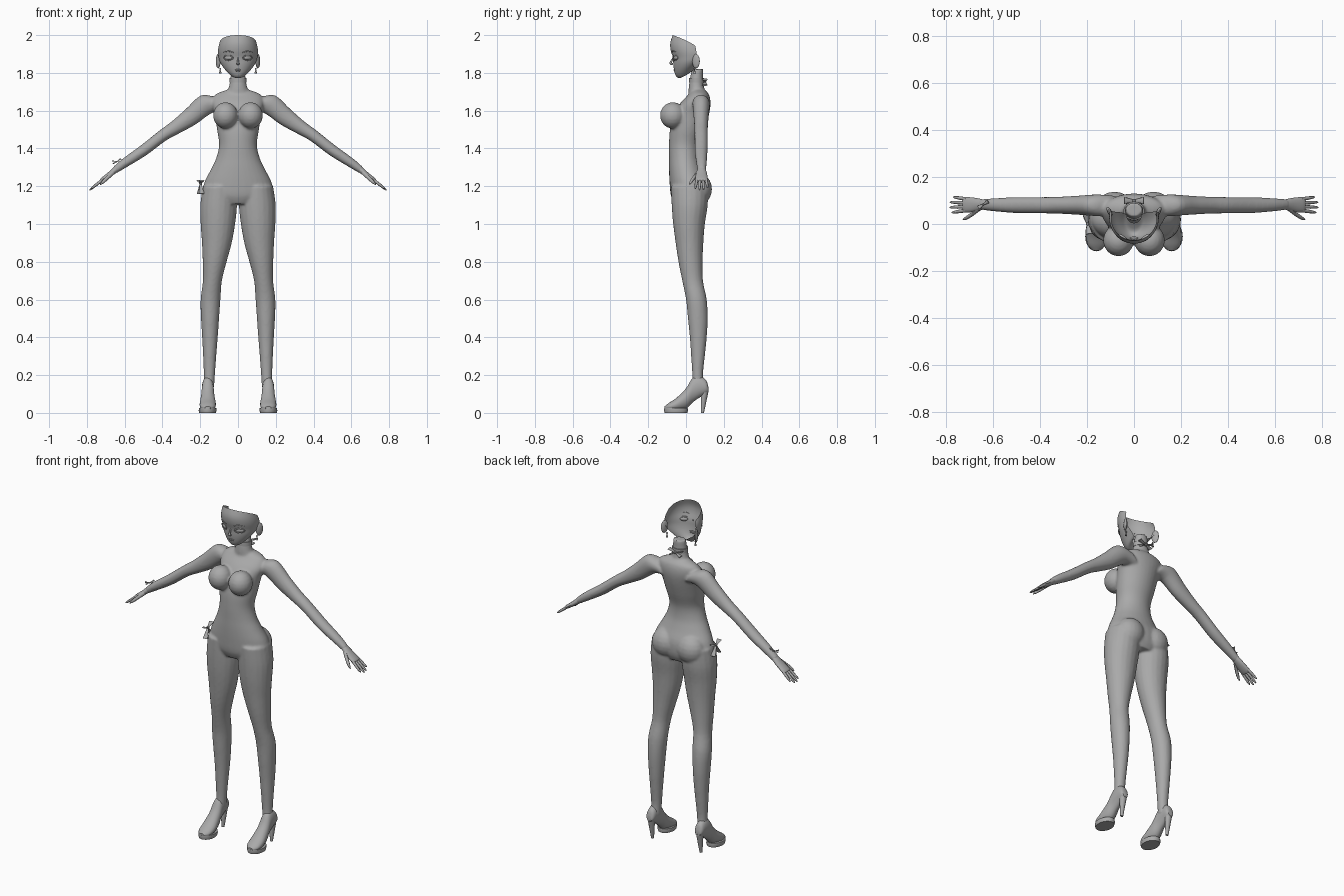
import bpy, bmesh
from math import sin, cos, pi, radians
from mathutils import Vector, Matrix

cube = bpy.data.objects.get("Cube")
if cube:
    bpy.data.objects.remove(cube)

grey = bpy.data.materials.new("plain grey")
grey.use_nodes = True
grey.diffuse_color = (0.4, 0.4, 0.4, 1)
grey.node_tree.nodes["Principled BSDF"].inputs["Base Color"].default_value = (0.4, 0.4, 0.4, 1)

X, Y, Z = Vector((1, 0, 0)), Vector((0, 1, 0)), Vector((0, 0, 1))


def spline(rows, sub=4):
    """Smoothly interpolate rows of numbers."""
    out = []
    for i in range(len(rows) - 1):
        a, b, c, d = (rows[max(0, min(len(rows) - 1, i + k))] for k in (-1, 0, 1, 2))
        for k in range(sub):
            t = k / sub
            out.append([q + 0.5 * t * (r - p + t * (2 * p - 5 * q + 4 * r - s + t * (3 * (q - r) + s - p)))
                        for p, q, r, s in zip(a, b, c, d)])
    return out + [list(rows[-1])]


def loft(bm, rows, u, v, side=1, n=20, sub=4):
    """Closed tube through rows of x, y, z, radius along u, radius along v."""
    rings = []
    for x, y, z, ru, rv in spline(rows, sub):
        ring = []
        for k in range(n):
            a = 2 * pi * k / n
            p = Vector((x, y, z)) + u * ru * cos(a) + v * rv * sin(a)
            p.x *= side
            ring.append(bm.verts.new(p))
        rings.append(ring)
    for r, s in zip(rings, rings[1:]):
        for k in range(n):
            bm.faces.new((r[k], r[(k + 1) % n], s[(k + 1) % n], s[k]))
    bm.faces.new(rings[0])
    bm.faces.new(rings[-1])


def ball(bm, centre, size, turn=0, seg=20):
    m = Matrix.Translation(centre) @ Matrix.Rotation(turn, 4, 'Z') @ Matrix.Diagonal((*size, 1))
    bmesh.ops.create_uvsphere(bm, u_segments=seg, v_segments=seg // 2, radius=1, matrix=m)


def rod(bm, a, b, r1, r2, n=12, flat=1):
    """Tapered rod from a to b."""
    a, b = Vector(a), Vector(b)
    m = Matrix.Translation((a + b) / 2) @ (b - a).to_track_quat('Z', 'Y').to_matrix().to_4x4()
    bmesh.ops.create_cone(bm, cap_ends=True, segments=n, radius1=r1, radius2=r2,
                          depth=(b - a).length, matrix=m @ Matrix.Diagonal((1, flat, 1, 1)))


def finish(name, bm, recalc=True, angle=50):
    if recalc:
        bmesh.ops.recalc_face_normals(bm, faces=bm.faces)
    me = bpy.data.meshes.new(name)
    bm.to_mesh(me)
    bm.free()
    me.materials.append(grey)
    ob = bpy.data.objects.new(name, me)
    bpy.context.collection.objects.link(ob)
    bpy.ops.object.select_all(action='DESELECT')
    ob.select_set(True)
    bpy.context.view_layer.objects.active = ob
    bpy.ops.object.shade_smooth_by_angle(angle=radians(angle))
    return ob


# Body: torso, neck, bust, seat, legs and arms, fused into one skin
bm = bmesh.new()
torso = [(1.71, .06, .03, .10), (1.685, .12, .012, .122), (1.64, .138, -.03, .13), (1.58, .122, -.065, .122),
         (1.5, .111, -.085, .10), (1.42, .10, -.09, .075), (1.35, .115, -.09, .075), (1.29, .143, -.09, .092),
         (1.22, .178, -.087, .118), (1.15, .185, -.08, .118), (1.105, .12, -.06, .10)]
loft(bm, [(0, (f + b) / 2, z, w, (b - f) / 2) for z, w, f, b in torso], X, Y, n=32)
loft(bm, [(0, .06, 1.67, .075, .046), (0, .056, 1.715, .052, .042), (0, .055, 1.76, .042, .036),
          (0, .061, 1.82, .036, .03)], X, Y)
leg = [(1.2, .01, .186, -.08, .118), (1.1, .005, .2, -.076, .115), (1.0, .015, .198, -.068, .10),
       (.9, .033, .191, -.055, .092), (.8, .06, .187, -.04, .088), (.7, .085, .186, -.02, .09),
       (.6, .093, .198, .0, .11), (.5, .10, .196, .01, .115), (.4, .107, .19, .02, .11),
       (.3, .115, .185, .027, .10), (.2, .122, .181, .033, .09), (.13, .127, .182, .03, .098)]
leg = [((i + o) / 2, (f + b) / 2, z, (o - i) / 2, (b - f) / 2) for z, i, o, f, b in leg]
arm = [(.09, .078, 1.63, .045, .05), (.165, .08, 1.635, .046, .056), (.25, .08, 1.568, .04, .049),
       (.33, .08, 1.512, .036, .038), (.4, .08, 1.467, .035, .032), (.5, .08, 1.39, .034, .03),
       (.6, .082, 1.323, .028, .025), (.655, .083, 1.283, .022, .018)]
for s in (1, -1):
    loft(bm, leg, X, Y, s)
    loft(bm, arm, Y, Vector((.55, 0, .83)), s)
    ball(bm, (s * .066, -.07, 1.575), (.066, .068, .07))
    ball(bm, (s * .083, .065, 1.185), (.084, .073, .085))
body = finish("body", bm)
fuse = body.modifiers.new("fuse", 'REMESH')
fuse.mode, fuse.voxel_size, fuse.use_smooth_shade = 'VOXEL', .007, True
soft = body.modifiers.new("soften", 'SMOOTH')
soft.factor, soft.iterations = .5, 5

# Hands: palm, four fingers and thumb
along = Vector((.78, 0, -.62))
up = Vector((.62, 0, .78))
for s, side in ((1, "left"), (-1, "right")):
    bm = bmesh.new()
    loft(bm, [(.645, .083, 1.29, .022, .017), (.68, .082, 1.262, .03, .014), (.72, .082, 1.233, .033, .011),
              (.728, .082, 1.227, .026, .006)], Y, up, s, 14)
    for k in range(4):
        base = Vector((.715, .106 - .016 * k, 1.236))
        length = (.072, .09, .092, .08)[k]
        pts = [base + along * length * t + Y * (1.5 - k) * .006 * t for t in (0, .5, .9, 1)]
        loft(bm, [(*p, r, r) for p, r in zip(pts, (.008, .0075, .005, .001))], Y, up, s, 8, 2)
    loft(bm, [(.66, .065, 1.275, .01, .012), (.69, .042, 1.246, .01, .01), (.715, .026, 1.222, .008, .008),
              (.73, .02, 1.208, .002, .002)], Y, up, s, 8, 3)
    finish(side + "_hand", bm)

# High heeled shoes: upper, platform and heel
shoe = [(.118, .108, .14, .016), (.105, .098, .175, .026), (.07, .08, .195, .03), (.035, .055, .185, .032),
        (0, .022, .13, .037), (-.05, .01, .08, .043), (-.09, .012, .053, .037), (-.113, .018, .035, .015)]
for s, side in ((1, "left"), (-1, "right")):
    bm = bmesh.new()
    loft(bm, [(.16, y, (a + b) / 2, w, (b - a) / 2) for y, a, b, w in shoe], X, Z, s)
    loft(bm, [(.161, -.053, z, r, r * 1.35) for z, r in ((0, .044), (.012, .047), (.025, .046))], X, Y, s, 24, 1)
    rod(bm, (s * .16, .087, 0), (s * .16, .099, .12), .008, .021)
    finish(side + "_shoe", bm, angle=40)

# Face: an open shell, cut along the hairline and behind the ears
bm = bmesh.new()
face = [(1.795, 1.815, .03, .005, .04), (1.772, 1.822, .042, -.03, .045), (1.782, 1.835, .06, -.052, .05),
        (1.81, 1.85, .082, -.062, .052), (1.845, 1.866, .097, -.067, .055), (1.88, 1.885, .103, -.069, .055),
        (1.92, 1.905, .106, -.081, .055), (1.96, 1.925, .104, -.083, .053), (2.0, 1.945, .097, -.07, .048)]
grid = []
for zf, zs, w, yf, yb in spline(face, 3):
    row = []
    for k in range(-14, 15):
        a = k / 14
        th = radians(104) * a
        y = yf + (yb - yf) * (1 - cos(th)) / (1 - cos(radians(104)))
        row.append(bm.verts.new((w * sin(th), y, zf + (zs - zf) * a * a)))
    grid.append(row)
for r, q in zip(grid, grid[1:]):
    for k in range(28):
        bm.faces.new((r[k], r[k + 1], q[k + 1], q[k]))
finish("face", bm, recalc=False)

# Nose and lips
bm = bmesh.new()
rod(bm, (0, -.066, 1.885), (0, -.084, 1.848), .002, .007, 10)
ball(bm, (0, -.077, 1.848), (.009, .009, .006), 0, 12)
finish("nose", bm)
bm = bmesh.new()
ball(bm, (0, -.06, 1.817), (.018, .006, .004), 0, 12)
ball(bm, (0, -.059, 1.811), (.014, .006, .004), 0, 12)
finish("lips", bm)

# Eyes with lids and brows, ears and earrings
for s, side in ((1, "left"), (-1, "right")):
    bm = bmesh.new()
    ball(bm, (s * .051, -.054, 1.88), (.022, .007, .011), s * .5, 16)
    finish(side + "_eye", bm)
    bm = bmesh.new()
    lid = [Vector((s * (.051 + .025 * cos(a)), -.06 + .014 * cos(a) + .003 * (cos(a) ** 2), 1.88 + .014 * sin(a)))
           for a in (pi * k / 8 for k in range(17))]
    for a, b in zip(lid, lid[1:]):
        rod(bm, a, b, .002, .002, 6)
    rod(bm, (s * .025, -.077, 1.908), (s * .05, -.069, 1.916), .002, .003, 6)
    rod(bm, (s * .05, -.069, 1.916), (s * .077, -.05, 1.91), .003, .001, 6)
    finish(side + "_eyelid_and_brow", bm)
    bm = bmesh.new()
    ball(bm, (s * .105, .053, 1.862), (.009, .022, .038), -s * .45)
    finish(side + "_ear", bm)
    bm = bmesh.new()
    ball(bm, (s * .094, .045, 1.822), (.005, .005, .005), 0, 10)
    rod(bm, (s * .094, .045, 1.82), (s * .094, .045, 1.798), .001, .007, 8)
    finish(side + "_earring", bm)


def bow(name, centre, wide, tall, size, droop):
    """Two flat loops, a knot and two tails."""
    c = Vector(centre)
    bm = bmesh.new()
    for s in (1, -1):
        for lift, reach in ((.35, 1), (-droop, .8)):
            tip = c + wide * s * size * reach + tall * size * lift
            rod(bm, c, tip, size * .1, size * .36, 10, .3)
    ball(bm, c, (size * .2,) * 3, 0, 10)
    finish(name, bm, angle=30)


# Collar band and bows
bm = bmesh.new()
loft(bm, [(0, .056, z, .045, .039) for z in (1.748, 1.772)], X, Y, n=24, sub=1)
finish("collar_band", bm)
bow("collar_bow", (0, .10, 1.752), X, Z, .042, .4)
bow("wrist_bow", (-.643, .083, 1.33), Vector((.8, .5, .2)), Z, .026, .2)
bow("hip_bow", (-.198, .0, 1.215), Vector((-.15, 1, 0)), Z, .042, 1.3)
